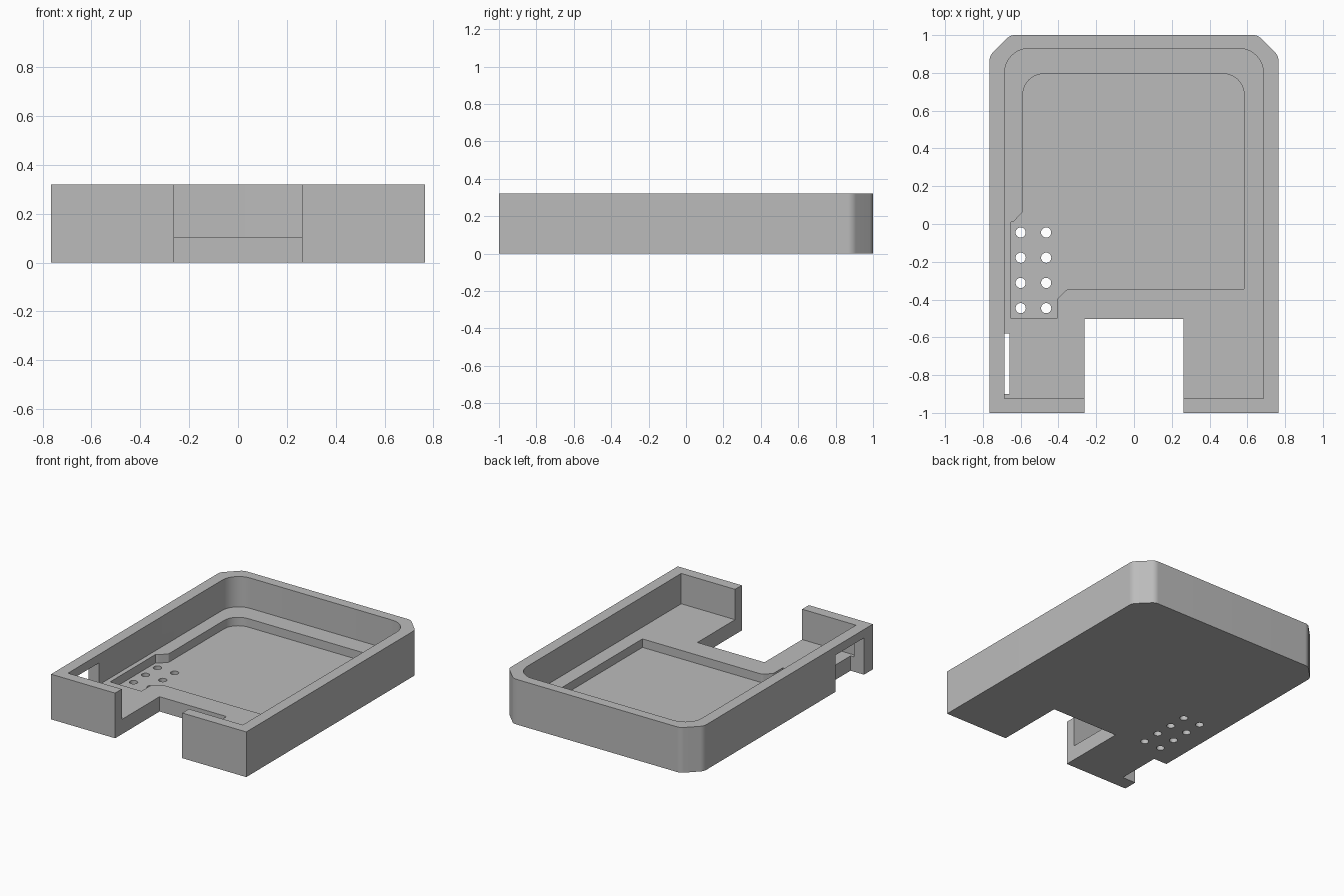
import bpy, bmesh, math
from mathutils import Vector

if "Cube" in bpy.data.objects:
    bpy.data.objects.remove(bpy.data.objects["Cube"], do_unlink=True)

grey = bpy.data.materials.new("plain grey")
grey.use_nodes = True
colour = (0.5, 0.5, 0.5, 1)
grey.diffuse_color = colour
grey.node_tree.nodes["Principled BSDF"].inputs["Base Color"].default_value = colour


def rounded(corners, steps=10):
    """Outline from (x, y, fillet radius) corners."""
    out = []
    for i, (x, y, r) in enumerate(corners):
        p = Vector((x, y))
        if r == 0:
            out.append(p)
            continue
        a = (Vector(corners[i - 1][:2]) - p).normalized()
        b = (Vector(corners[(i + 1) % len(corners)][:2]) - p).normalized()
        half = a.angle(b) / 2
        centre = p + (a + b).normalized() * (r / math.sin(half))
        start = p + a * (r / math.tan(half)) - centre
        end = p + b * (r / math.tan(half)) - centre
        sweep = math.pi - 2 * half
        for k in range(steps + 1):
            t = k / steps
            out.append(centre + (start * math.sin((1 - t) * sweep)
                                 + end * math.sin(t * sweep)) / math.sin(sweep))
    return out


def prism(name, corners, z0, z1):
    bm = bmesh.new()
    face = bm.faces.new([bm.verts.new((p.x, p.y, z0)) for p in rounded(corners)])
    top = bmesh.ops.extrude_face_region(bm, geom=[face])["geom"]
    bmesh.ops.translate(bm, vec=(0, 0, z1 - z0),
                        verts=[v for v in top if isinstance(v, bmesh.types.BMVert)])
    bmesh.ops.recalc_face_normals(bm, faces=bm.faces)
    mesh = bpy.data.meshes.new(name)
    bm.to_mesh(mesh)
    bm.free()
    mesh.materials.append(grey)
    obj = bpy.data.objects.new(name, mesh)
    bpy.context.collection.objects.link(obj)
    return obj


def box(name, x0, x1, y0, y1, z0, z1):
    return prism(name, [(x0, y0, 0), (x1, y0, 0), (x1, y1, 0), (x0, y1, 0)], z0, z1)


W, H = 0.765, 0.32
FLOOR, POCKET = 0.105, 0.045

# Outer block with softened chamfers at the back corners
tray = prism("tray", [(-W, -1, 0), (W, -1, 0), (W, 0.89, 0.06), (0.655, 1, 0.06),
                      (-0.655, 1, 0.06), (-W, 0.89, 0.06)], 0, H)

# Main cavity, rounded at the back
cutters = [prism("cavity_cutter", [(-0.685, -0.925, 0), (0.685, -0.925, 0),
                                   (0.685, 0.93, 0.13), (-0.685, 0.93, 0.13)], FLOOR, 0.5)]

# Shallow floor recess with a side bay
cutters.append(prism("recess_cutter", [
    (-0.652, -0.5, 0), (-0.407, -0.5, 0), (-0.407, -0.397, 0.02), (-0.355, -0.345, 0.03),
    (0.583, -0.345, 0), (0.583, 0.795, 0.11), (-0.588, 0.795, 0.11),
    (-0.588, 0.065, 0.01), (-0.64, 0.01, 0.02), (-0.652, 0.01, 0)], POCKET, 0.2))

# Front notch and side opening under a thin bridge
cutters.append(box("notch_cutter", -0.263, 0.263, -1.1, -0.503, -0.1, 0.5))
cutters.append(box("side_opening_cutter", -0.9, -0.66, -0.9, -0.58, -0.1, 0.26))

# Two columns of four round holes
for x in (-0.6, -0.465):
    for row in range(4):
        bpy.ops.mesh.primitive_cylinder_add(vertices=32, radius=0.027, depth=0.4,
                                            location=(x, -0.045 - row * 0.1335, 0))
        hole = bpy.context.object
        hole.name = "hole_cutter"
        hole.data.materials.append(grey)
        cutters.append(hole)

# Cut everything out of the block
bpy.ops.object.select_all(action="DESELECT")
tray.select_set(True)
bpy.context.view_layer.objects.active = tray
for cutter in cutters:
    mod = tray.modifiers.new(cutter.name, "BOOLEAN")
    mod.operation = "DIFFERENCE"
    mod.solver = "EXACT"
    mod.object = cutter
    bpy.ops.object.modifier_apply(modifier=mod.name)
for cutter in cutters:
    bpy.data.objects.remove(cutter, do_unlink=True)

bpy.ops.object.shade_smooth_by_angle(angle=math.radians(30))
